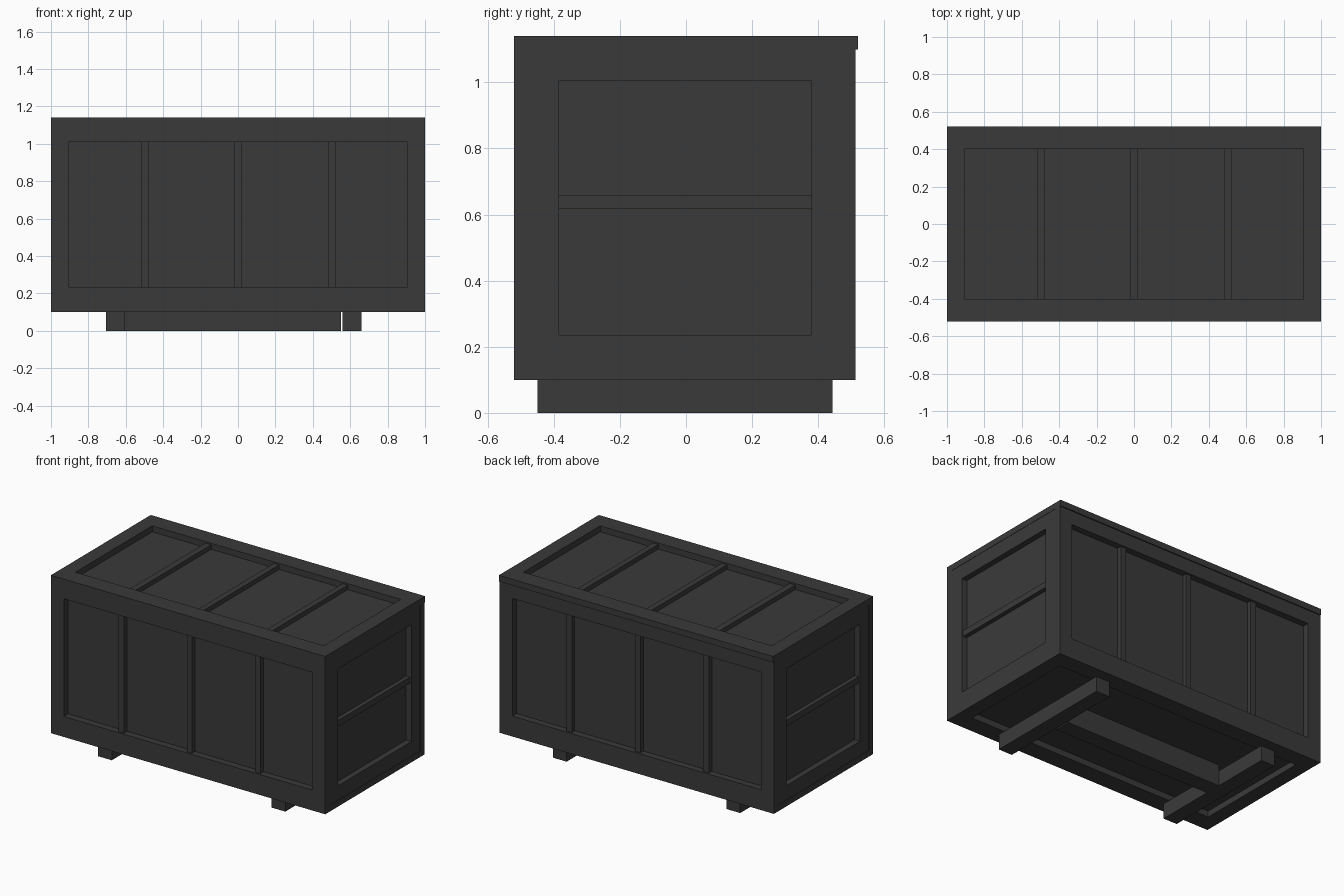
import bpy

if "Cube" in bpy.data.objects:
    bpy.data.objects.remove(bpy.data.objects["Cube"])

mat = bpy.data.materials.new("dark_paint")
mat.diffuse_color = (0.042, 0.042, 0.042, 1)
mat.use_nodes = True
mat.node_tree.nodes["Principled BSDF"].inputs["Base Color"].default_value = mat.diffuse_color


def box(name, x, y, z):
    """Axis-aligned box from (min, max) ranges."""
    bpy.ops.mesh.primitive_cube_add(size=1)
    o = bpy.context.object
    o.name = name
    o.location = [(r[0] + r[1]) / 2 for r in (x, y, z)]
    o.scale = [abs(r[1] - r[0]) for r in (x, y, z)]
    bpy.ops.object.transform_apply(location=True, rotation=True, scale=True)
    o.data.materials.append(mat)
    return o


BATTENS = [(-0.517, -0.475), (-0.018, 0.02), (0.482, 0.52)]

# inner crate walls
box("crate_core", (-0.96, 0.96), (-0.475, 0.47), (0.14, 1.10))

# lid and base frames: long rails plus end rails
for part, z, y0, y1 in (("lid", (1.10, 1.14), -0.52, 0.52),
                        ("base", (0.10, 0.14), -0.52, 0.513)):
    box(part + "_front_rail", (-1, 1), (y0, -0.40), z)
    box(part + "_back_rail", (-1, 1), (0.40, y1), z)
    for side, s in (("right", 1), ("left", -1)):
        box(f"{part}_{side}_rail", (s * 0.905, s), (-0.40, 0.40), z)

# lid battens
for i, bx in enumerate(BATTENS):
    box(f"lid_batten_{i + 1}", bx, (-0.40, 0.40), (1.10, 1.13))

# front and back: stiles, rails and vertical battens
for face, outer, inner, bat in (("front", -0.52, -0.475, -0.507),
                                ("back", 0.513, 0.47, 0.50)):
    y = (min(outer, inner), max(outer, inner))
    for side, s in (("right", 1), ("left", -1)):
        box(f"{face}_{side}_stile", (s * 0.905, s), y, (0.14, 1.10))
    box(face + "_top_rail", (-0.905, 0.905), y, (1.01, 1.10))
    box(face + "_bottom_rail", (-0.905, 0.905), y, (0.14, 0.235))
    for i, bx in enumerate(BATTENS):
        box(f"{face}_batten_{i + 1}", bx, (bat, inner), (0.235, 1.01))

# ends: rails, stiles and one horizontal batten
for side, s in (("right", 1), ("left", -1)):
    x = (s * 0.96, s * 0.998)
    box(side + "_end_top_rail", x, (-0.475, 0.47), (1.005, 1.10))
    box(side + "_end_bottom_rail", x, (-0.475, 0.47), (0.14, 0.235))
    box(side + "_end_front_stile", x, (-0.475, -0.385), (0.235, 1.005))
    box(side + "_end_back_stile", x, (0.38, 0.47), (0.235, 1.005))
    box(side + "_end_batten", (s * 0.96, s * 0.988), (-0.385, 0.38), (0.617, 0.657))

# skids and the beam between them
box("right_skid", (0.56, 0.66), (-0.45, 0.443), (0, 0.10))
box("left_skid", (-0.705, -0.605), (-0.45, 0.443), (0, 0.10))
box("skid_beam", (-0.605, 0.55), (-0.055, 0.055), (0, 0.14))
